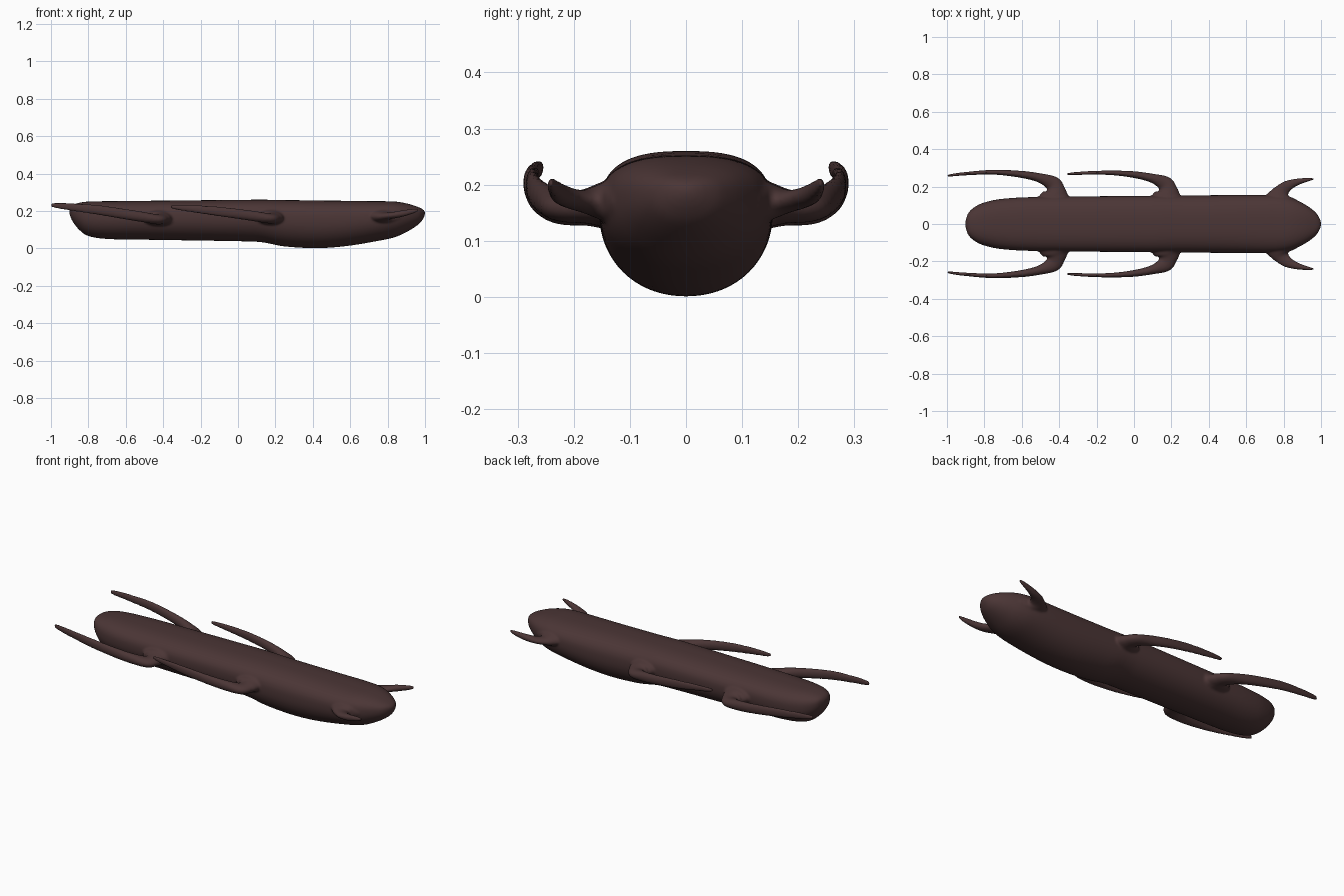
import bpy, bmesh, math
from mathutils import Vector


def spline(rows, steps):
    """Catmull-Rom interpolation of tuples of any length."""
    pts = [rows[0]] + list(rows) + [rows[-1]]
    out = []
    for i in range(1, len(pts) - 2):
        for s in range(steps):
            t = s / steps
            out.append([0.5 * (2 * b + (c - a) * t + (2 * a - 5 * b + 4 * c - d) * t * t
                               + (3 * b - a - 3 * c + d) * t ** 3)
                        for a, b, c, d in zip(*pts[i - 1:i + 3])])
    return out + [list(rows[-1])]


def loft(name, rings):
    """Skin closed rings into a capped solid."""
    bm = bmesh.new()
    loops = [[bm.verts.new(p) for p in ring] for ring in rings]
    n = len(loops[0])
    for a, b in zip(loops, loops[1:]):
        for i in range(n):
            bm.faces.new((a[i], a[(i + 1) % n], b[(i + 1) % n], b[i]))
    bm.faces.new(loops[0])
    bm.faces.new(loops[-1])
    bmesh.ops.recalc_face_normals(bm, faces=bm.faces)
    mesh = bpy.data.meshes.new(name)
    bm.to_mesh(mesh)
    bm.free()
    obj = bpy.data.objects.new(name, mesh)
    bpy.context.collection.objects.link(obj)
    return obj


def spow(v, e):
    return math.copysign(abs(v) ** e, v)


# Hull stations: x, half width, bottom z, top z
HULL = [(-0.9, 0.02, 0.18, 0.215), (-0.885, 0.06, 0.145, 0.232), (-0.85, 0.092, 0.10, 0.243),
        (-0.8, 0.115, 0.066, 0.25), (-0.7, 0.135, 0.05, 0.252), (-0.5, 0.145, 0.046, 0.254),
        (0.0, 0.15, 0.038, 0.259), (0.13, 0.151, 0.032, 0.26), (0.25, 0.152, 0.01, 0.258),
        (0.42, 0.154, 0.001, 0.256), (0.58, 0.155, 0.012, 0.254), (0.75, 0.153, 0.04, 0.252),
        (0.84, 0.138, 0.06, 0.25), (0.91, 0.107, 0.092, 0.238), (0.965, 0.068, 0.128, 0.22),
        (0.99, 0.035, 0.158, 0.207), (1.0, 0.008, 0.182, 0.195)]


def hull_ring(x, w, zb, zt, n=64):
    zc = zb + 0.58 * (zt - zb)
    ring = []
    for i in range(n):
        a = 2 * math.pi * i / n
        c, s = math.cos(a), math.sin(a)
        e, h = (2 / 2.65, zt - zc) if s > 0 else (2 / 2.1, zc - zb)
        ring.append((x, w * spow(c, e), zc + h * spow(s, e)))
    return ring


parts = [loft("hull", [hull_ring(*r) for r in spline(HULL, 5)])]

# Fin paths: x, y, z, half width in plan, half height
REAR = [(-0.42, 0.11, 0.162, 0.14, 0.05), (-0.42, 0.15, 0.162, 0.085, 0.04),
        (-0.418, 0.18, 0.158, 0.052, 0.031), (-0.435, 0.215, 0.155, 0.043, 0.027),
        (-0.5, 0.245, 0.166, 0.026, 0.028), (-0.6, 0.265, 0.182, 0.019, 0.028),
        (-0.75, 0.277, 0.205, 0.013, 0.026), (-0.9, 0.269, 0.222, 0.009, 0.02),
        (-0.975, 0.261, 0.229, 0.007, 0.015), (-1.0, 0.257, 0.231, 0.004, 0.008)]
MIDDLE = [(0.18, 0.11, 0.165, 0.14, 0.05), (0.18, 0.15, 0.165, 0.085, 0.04),
          (0.182, 0.18, 0.162, 0.052, 0.031), (0.165, 0.215, 0.16, 0.043, 0.027),
          (0.1, 0.244, 0.17, 0.025, 0.028), (0.0, 0.264, 0.184, 0.018, 0.027),
          (-0.13, 0.274, 0.2, 0.012, 0.025), (-0.27, 0.272, 0.214, 0.009, 0.018),
          (-0.34, 0.268, 0.22, 0.007, 0.012), (-0.36, 0.266, 0.222, 0.004, 0.007)]
FRONT = [(0.78, 0.1, 0.17, 0.12, 0.045), (0.78, 0.145, 0.17, 0.075, 0.035),
         (0.79, 0.175, 0.17, 0.042, 0.022), (0.82, 0.203, 0.175, 0.03, 0.018),
         (0.87, 0.224, 0.184, 0.019, 0.018), (0.93, 0.237, 0.197, 0.01, 0.014),
         (0.963, 0.241, 0.204, 0.004, 0.007)]


def fin(name, path, side):
    rows = spline(path, 6)
    rings = []
    for i, (x, y, z, rw, rh) in enumerate(rows):
        p, q = rows[max(i - 1, 0)], rows[min(i + 1, len(rows) - 1)]
        t = Vector((q[0] - p[0], q[1] - p[1], 0)).normalized()
        ring = []
        for k in range(20):
            a = 2 * math.pi * k / 20
            u = rw * math.cos(a)
            ring.append((x - t.y * u, side * (y + t.x * u), z + rh * math.sin(a)))
        rings.append(ring)
    return loft(name, rings)


for side in (1, -1):
    for label, path in (("rear_fin", REAR), ("middle_fin", MIDDLE), ("front_flipper", FRONT)):
        parts.append(fin(label, path, side))

# Fuse everything into one smooth skin
for o in parts:
    o.select_set(True)
body = parts[0]
bpy.context.view_layer.objects.active = body
bpy.ops.object.join()
body.name = "body_with_fins"
remesh = body.modifiers.new("fuse", 'REMESH')
remesh.mode = 'VOXEL'
remesh.voxel_size = 0.006
remesh.use_smooth_shade = True
soften = body.modifiers.new("soften", 'SMOOTH')
soften.factor = 0.5
soften.iterations = 4

# Dark brown finish
mat = bpy.data.materials.new("dark_brown")
mat.diffuse_color = (0.07, 0.036, 0.036, 1)
body.data.materials.append(mat)
for poly in body.data.polygons:
    poly.use_smooth = True
